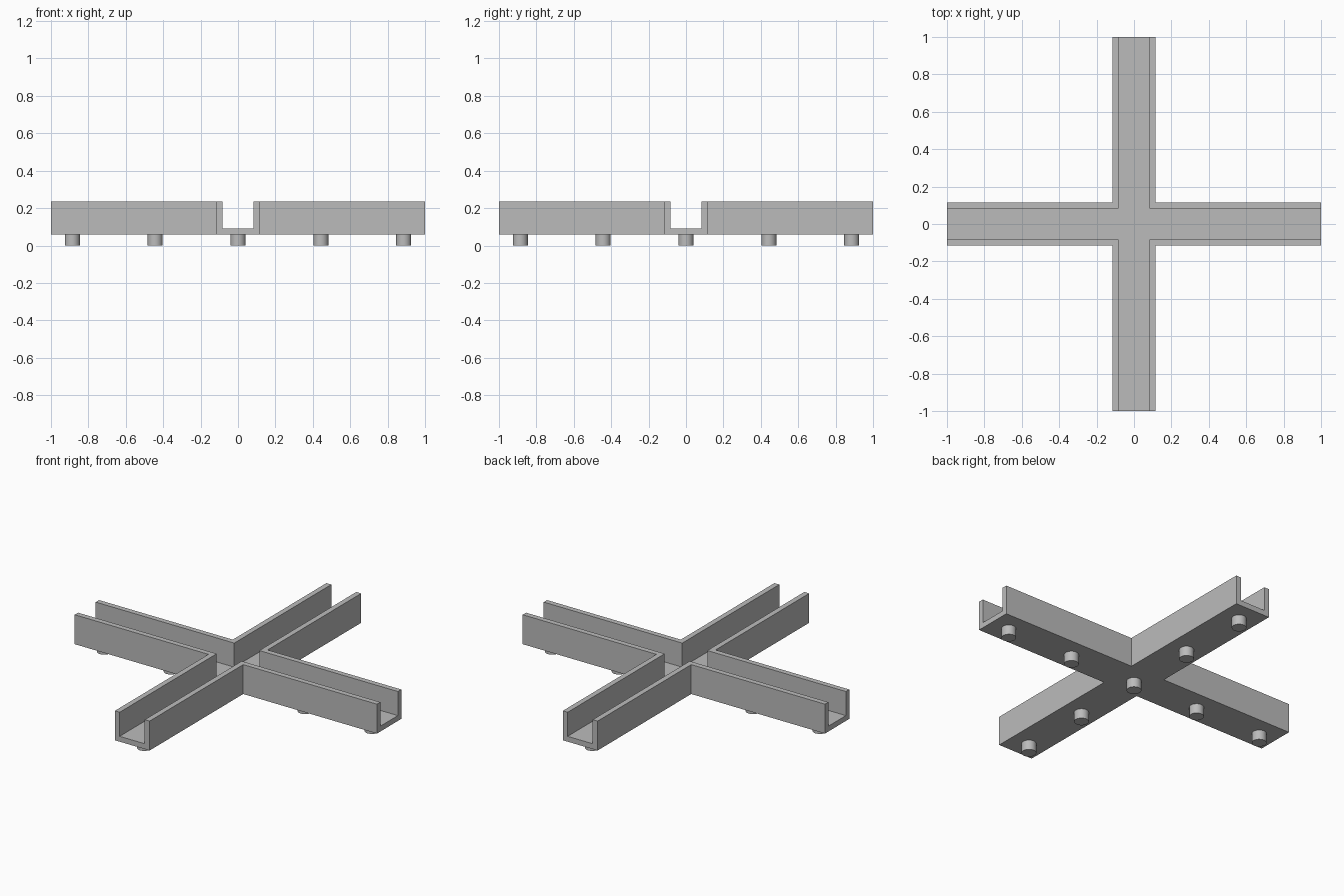
import bpy
import bmesh
from mathutils import Matrix

HALF_WIDTH = 0.115   # outside of the channel
INNER = 0.083        # inside of the channel
BASE, FLOOR, TOP = 0.058, 0.09, 0.234
PEG_RADIUS, PEG_STEP = 0.04, 0.443

cube = bpy.data.objects.get("Cube")
if cube:
    bpy.data.objects.remove(cube, do_unlink=True)

grey = bpy.data.materials.new("plain_grey")
grey.use_nodes = True
colour = (0.5, 0.5, 0.5, 1)
grey.diffuse_color = colour
grey.node_tree.nodes["Principled BSDF"].inputs["Base Color"].default_value = colour


def add_object(name, bm):
    mesh = bpy.data.meshes.new(name)
    bm.to_mesh(mesh)
    bm.free()
    mesh.materials.append(grey)
    obj = bpy.data.objects.new(name, mesh)
    bpy.context.collection.objects.link(obj)
    return obj


def cross_prism(name, half, reach, bottom, top):
    """Plus-shaped prism: one corner of the outline, turned four times."""
    bm = bmesh.new()
    verts = []
    for turn in range(4):
        for x, y in ((reach, -half), (reach, half), (half, half)):
            for _ in range(turn):
                x, y = -y, x
            verts.append(bm.verts.new((x, y, bottom)))
    face = bm.faces.new(verts)
    ext = bmesh.ops.extrude_face_region(bm, geom=[face])
    raised = [v for v in ext["geom"] if isinstance(v, bmesh.types.BMVert)]
    bmesh.ops.translate(bm, verts=raised, vec=(0, 0, top - bottom))
    bmesh.ops.recalc_face_normals(bm, faces=bm.faces)
    return add_object(name, bm)


# Crossing U-shaped channels, hollowed by a narrower cross
channel = cross_prism("cross_channel", HALF_WIDTH, 1, BASE, TOP)
cutter = cross_prism("channel_cutter", INNER, 1.2, FLOOR, TOP + 0.2)
cutter.hide_render = True
cut = channel.modifiers.new("hollow", 'BOOLEAN')
cut.operation = 'DIFFERENCE'
cut.solver = 'EXACT'
cut.object = cutter
bpy.context.view_layer.objects.active = channel
bpy.ops.object.modifier_apply(modifier=cut.name)
bpy.data.objects.remove(cutter, do_unlink=True)


# Round pegs under the centre and along each arm
def add_peg(name, x, y):
    bm = bmesh.new()
    bmesh.ops.create_cone(bm, cap_ends=True, segments=32,
                          radius1=PEG_RADIUS, radius2=PEG_RADIUS, depth=BASE,
                          matrix=Matrix.Translation((x, y, BASE / 2)))
    peg = add_object(name, bm)
    bpy.ops.object.select_all(action='DESELECT')
    peg.select_set(True)
    bpy.context.view_layer.objects.active = peg
    bpy.ops.object.shade_smooth_by_angle()


add_peg("centre_peg", 0, 0)
arms = {"left": (1, 0), "right": (-1, 0), "front": (0, -1), "back": (0, 1)}
for side, (dx, dy) in arms.items():
    for label, step in (("inner", 1), ("outer", 2)):
        add_peg(f"{side}_{label}_peg", dx * step * PEG_STEP, dy * step * PEG_STEP)
